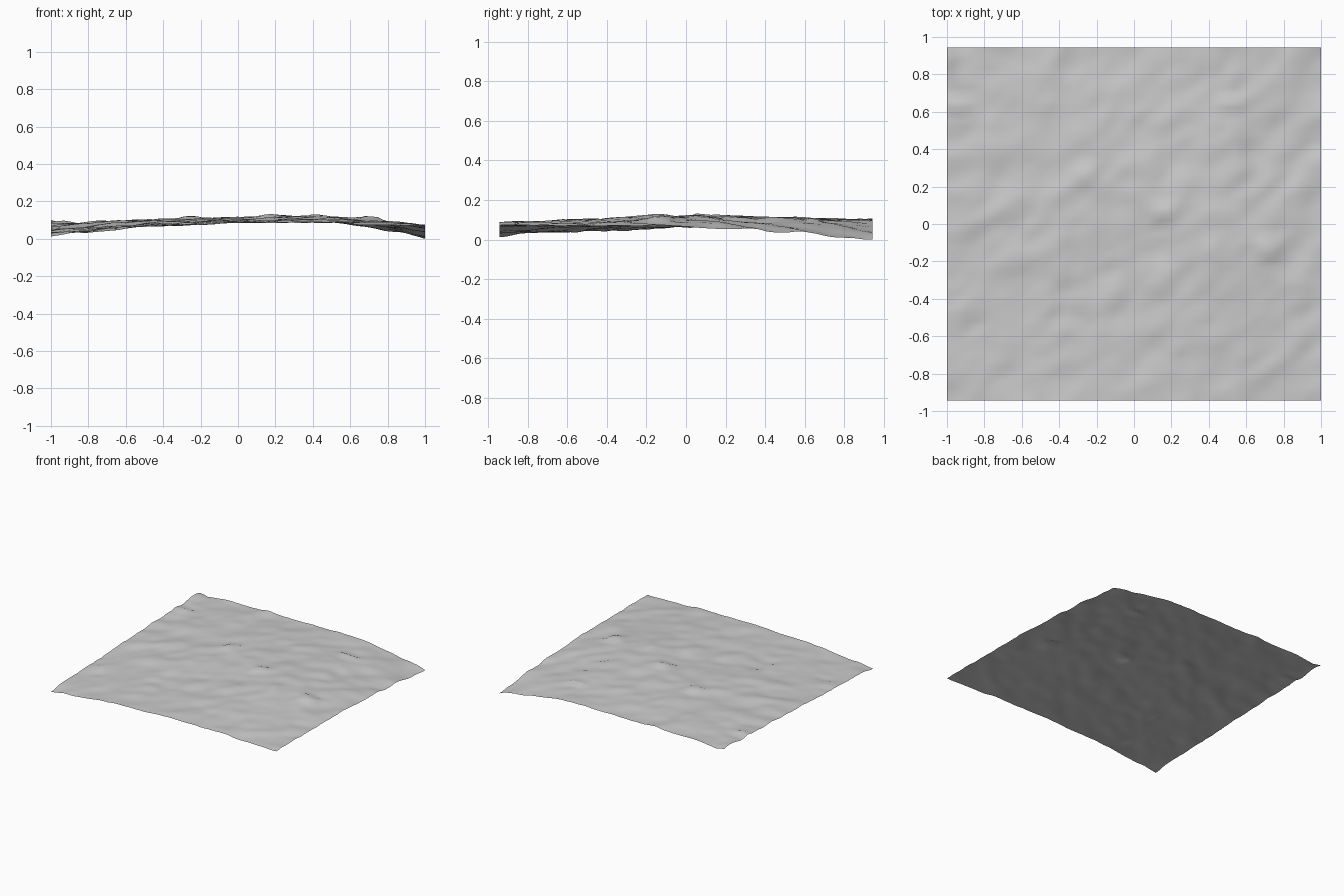
import bpy, bmesh, math
from mathutils import Vector, noise

if "Cube" in bpy.data.objects:
    bpy.data.objects.remove(bpy.data.objects["Cube"])

HALF_X, HALF_Y = 1.0, 0.943
COLS, ROWS = 56, 53

# Broad shape: heights on a coarse net, front row first
NET = [
    [.030, .072, .098, .096, .085],
    [.052, .088, .106, .116, .085],
    [.075, .106, .120, .130, .080],
    [.088, .112, .122, .118, .052],
    [.095, .108, .108, .104, .016],
]
# Small abrupt lumps: x, y, reach in x, reach in y, rise
LUMPS = [
    (-.25, .26, .05, .05, .016), (.16, .06, .05, .04, .014),
    (.71, -.13, .06, .05, .020), (-.37, -.42, .05, .09, -.014),
    (-.99, .86, .03, .10, .016), (-.95, .64, .06, .03, .014),
    (.52, .64, .06, .03, .012), (.64, .36, .04, .05, -.012),
    (.14, -.16, .04, .05, -.012), (.42, -.14, .04, .05, .012),
]


def spline(p, t):
    """Smooth curve through evenly spaced values, t from 0 to 1."""
    s = t * (len(p) - 1)
    i = min(int(s), len(p) - 2)
    f = s - i
    b, c = p[i], p[i + 1]
    a = p[i - 1] if i else 2 * b - c
    d = p[i + 2] if i + 2 < len(p) else 2 * c - b
    return b + f * ((c - a) + f * ((2*a - 5*b + 4*c - d) + f * (3*(b - c) + d - a))) / 2


def height(x, y):
    u, v = (x / HALF_X + 1) / 2, (y / HALF_Y + 1) / 2
    z = spline([spline(row, u) for row in NET], v)
    # Diagonal ripples
    along, across = (x + y * .8), (y - x * .8)
    z += .012 * noise.noise(Vector((along * 3.5, across * 7, 4.3)))
    z += .006 * noise.noise(Vector((along * 8, across * 13, 9.1)))
    # Steep-sided lumps
    for cx, cy, rx, ry, rise in LUMPS:
        r = max(abs(x - cx) / rx, abs(y - cy) / ry)
        z += rise * max(0, min(1, 1.5 - r))
    return z


# Ground sheet
bm = bmesh.new()
bmesh.ops.create_grid(bm, x_segments=COLS, y_segments=ROWS, size=1)
for v in bm.verts:
    v.co.y *= HALF_Y
    v.co.z = height(v.co.x, v.co.y)
low = min(v.co.z for v in bm.verts)
for v in bm.verts:
    v.co.z -= low
mesh = bpy.data.meshes.new("ground_sheet")
bm.to_mesh(mesh)
bm.free()
ground = bpy.data.objects.new("ground_sheet", mesh)
bpy.context.collection.objects.link(ground)

# Plain grey
grey = bpy.data.materials.new("stone_grey")
grey.use_nodes = True
colour = (.6, .6, .6, 1)
grey.diffuse_color = colour
grey.node_tree.nodes["Principled BSDF"].inputs["Base Color"].default_value = colour
mesh.materials.append(grey)

# Smooth shading with crisp steps
bpy.context.view_layer.objects.active = ground
ground.select_set(True)
bpy.ops.object.shade_smooth_by_angle(angle=math.radians(40))
